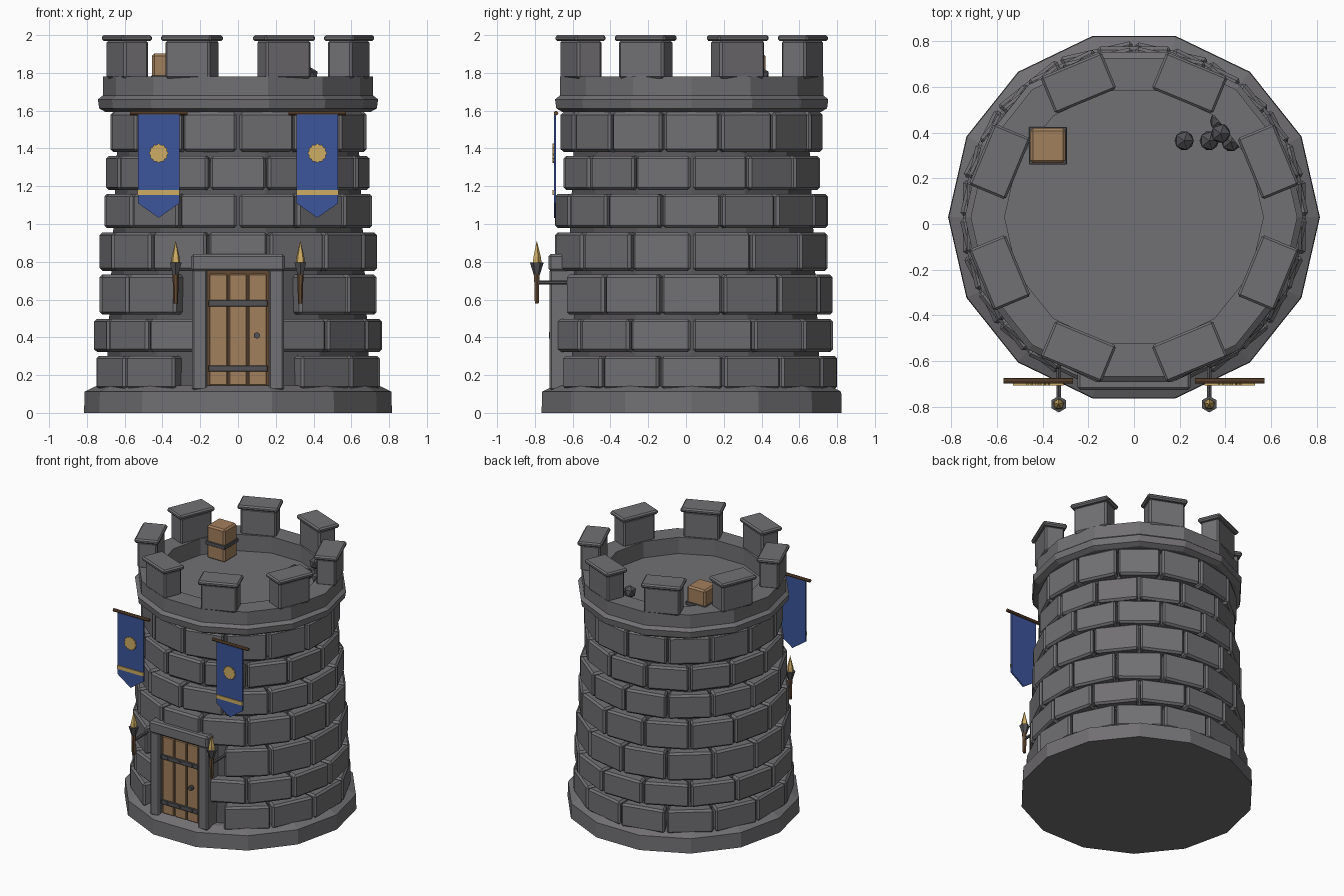
import bpy, bmesh, math, random
from mathutils import Matrix, Vector

if "Cube" in bpy.data.objects:
    bpy.data.objects.remove(bpy.data.objects["Cube"])

random.seed(4)
CY = 0.03          # tower axis in y
N = 14             # sides of the tower
STEP = 2 * math.pi / N


def material(name, rgb):
    m = bpy.data.materials.new(name)
    m.diffuse_color = (*rgb, 1)
    m.use_nodes = True
    m.node_tree.nodes["Principled BSDF"].inputs["Base Color"].default_value = m.diffuse_color
    return m


STONE = material("stone", (0.165, 0.16, 0.17))
MORTAR = material("mortar", (0.10, 0.097, 0.104))
IRON = material("iron", (0.085, 0.085, 0.092))
WOOD = material("wood", (0.36, 0.215, 0.11))
BROWN = material("dark wood", (0.13, 0.07, 0.035))
BLUE = material("blue cloth", (0.045, 0.09, 0.33))
GOLD = material("gold", (0.62, 0.42, 0.13))


def finish(bm, name, mat):
    bmesh.ops.recalc_face_normals(bm, faces=bm.faces)
    me = bpy.data.meshes.new(name)
    bm.to_mesh(me)
    bm.free()
    me.materials.append(mat)
    ob = bpy.data.objects.new(name, me)
    bpy.context.collection.objects.link(ob)
    return ob


def bevel(bm, width):
    if width:
        bmesh.ops.bevel(bm, geom=bm.edges[:], offset=width, segments=1, affect='EDGES')


def box(name, mat, x, y, z, bev=0.0, turn=None):
    """Box from (min, max) ranges."""
    bm = bmesh.new()
    bmesh.ops.create_cube(bm, size=1)
    for v in bm.verts:
        v.co = Vector([(r[0] + r[1]) / 2 + c * (r[1] - r[0]) for c, r in zip(v.co, (x, y, z))])
    bevel(bm, bev)
    if turn:
        bm.transform(turn)
    return finish(bm, name, mat)


def lathe(name, mat, profile, n, centre, phase=0.0):
    """Revolve (radius, z) points; radius 0 makes a pole."""
    bm = bmesh.new()
    rings = []
    for r, z in profile:
        if r == 0:
            rings.append([bm.verts.new((centre[0], centre[1], z))] * n)
        else:
            rings.append([bm.verts.new((centre[0] + r * math.cos(phase + 2 * math.pi * k / n),
                                        centre[1] + r * math.sin(phase + 2 * math.pi * k / n), z))
                          for k in range(n)])
    for a, b in zip(rings, rings[1:]):
        for k in range(n):
            j = (k + 1) % n
            bm.faces.new(list(dict.fromkeys((a[k], a[j], b[j], b[k]))))
    return finish(bm, name, mat)


def cylinder(name, mat, start, end, radius, n=8):
    a, b = Vector(start), Vector(end)
    bm = bmesh.new()
    bmesh.ops.create_cone(bm, cap_ends=True, segments=n, radius1=radius, radius2=radius,
                          depth=(b - a).length)
    q = (b - a).to_track_quat('Z', 'Y').to_matrix().to_4x4()
    bm.transform(Matrix.Translation((a + b) / 2) @ q)
    return finish(bm, name, mat)


def plate(name, mat, points, y, thick):
    """Flat outline in x, z, extruded along y."""
    bm = bmesh.new()
    f = [bm.verts.new((px, y, pz)) for px, pz in points]
    b = [bm.verts.new((px, y + thick, pz)) for px, pz in points]
    bm.faces.new(f)
    bm.faces.new(b)
    for i in range(len(f)):
        j = (i + 1) % len(f)
        bm.faces.new((f[i], f[j], b[j], b[i]))
    return finish(bm, name, mat)


# Base, inner wall and crown
lathe("base", STONE, [(0, 0), (0.815, 0), (0.812, 0.112), (0.745, 0.145), (0, 0.145)], N, (0, CY))
lathe("inner_wall", MORTAR, [(0, 0.12), (0.70, 0.12), (0.63, 1.62), (0, 1.62)], N, (0, CY))
lathe("crown", STONE, [(0, 1.592), (0.70, 1.592), (0.735, 1.612), (0.742, 1.66), (0.716, 1.68),
                       (0.716, 1.78), (0.567, 1.78), (0.567, 1.655), (0, 1.655)], N, (0, CY))

# Brick rows: bottom, top, distance of the outer face
ROWS = [(0.125, 0.302, 0.752), (0.323, 0.497, 0.745), (0.52, 0.732, 0.732), (0.752, 0.955, 0.722),
        (0.978, 1.16, 0.706), (1.18, 1.36, 0.682), (1.382, 1.592, 0.677)]
for i, (z0, z1, face) in enumerate(ROWS):
    row = bmesh.new()
    for k in range(N):
        a = (k + (0.5 if i % 2 == 0 else 0)) * STEP
        off = abs((a + math.pi) % (2 * math.pi) - math.pi)
        if i < 3 and off < 0.3:          # opening for the door
            continue
        out = face + random.uniform(-0.004, 0.004)
        bm = bmesh.new()
        bmesh.ops.create_cube(bm, size=1)
        for v in bm.verts:
            r = out if v.co.y < 0 else out - 0.13
            half = r * math.tan(STEP / 2) - 0.007
            v.co = (math.copysign(half, v.co.x), -r, z0 if v.co.z < 0 else z1)
        bevel(bm, 0.014)
        bm.transform(Matrix.Translation((0, CY, 0)) @ Matrix.Rotation(a, 4, 'Z'))
        tmp = bpy.data.meshes.new("tmp")
        bm.to_mesh(tmp)
        bm.free()
        row.from_mesh(tmp)
        bpy.data.meshes.remove(tmp)
    finish(row, f"brick_row_{i + 1}", STONE)

# Battlements with cap stones
for k in range(8):
    turn = Matrix.Translation((0, CY, 0)) @ Matrix.Rotation((k + 0.5) * math.pi / 4, 4, 'Z')
    box("merlon", STONE, (-0.128, 0.128), (-0.705, -0.565), (1.77, 1.972), 0.012, turn)
    box("merlon_cap", STONE, (-0.145, 0.145), (-0.724, -0.55), (1.968, 2.0), 0.01, turn)

# Door frame
for s in (-1, 1):
    box("door_post", STONE, sorted((s * 0.163, s * 0.243)), (-0.722, -0.58), (0.12, 0.76), 0.01)
box("door_lintel", STONE, (-0.248, 0.248), (-0.728, -0.58), (0.75, 0.84), 0.012)

# Door planks, straps, rivets and knob
box("door_back", BROWN, (-0.165, 0.165), (-0.685, -0.58), (0.13, 0.755))
for x in (-0.104, 0, 0.104):
    box("door_plank", WOOD, (x - 0.048, x + 0.048), (-0.697, -0.66), (0.145, 0.735), 0.005)
for z in (0.235, 0.58):
    box("door_strap", IRON, (-0.157, 0.157), (-0.708, -0.67), (z - 0.017, z + 0.017), 0.003)
    for x in (-0.104, 0, 0.104):
        cylinder("rivet", IRON, (x, -0.70, z), (x, -0.715, z), 0.01, 6)
cylinder("door_knob", IRON, (0.1, -0.69, 0.41), (0.1, -0.725, 0.41), 0.017, 8)

for s in (-1, 1):
    # Torches
    tx, ty = s * 0.33, -0.79
    cylinder("torch_bracket", IRON, (tx, ty, 0.69), (tx, -0.62, 0.69), 0.011, 6)
    lathe("torch_handle", BROWN, [(0, 0.58), (0.012, 0.58), (0.017, 0.745), (0, 0.745)], 6, (tx, ty))
    lathe("torch_cup", IRON, [(0, 0.73), (0.016, 0.73), (0.036, 0.795), (0, 0.80)], 6, (tx, ty),
          math.pi / 6)
    lathe("torch_flame", GOLD, [(0, 0.785), (0.026, 0.785), (0.022, 0.825), (0, 0.912)], 5, (tx, ty),
          math.pi / 2)
    # Banners
    bx = s * 0.42
    cylinder("banner_rod", BROWN, (bx - 0.152, -0.688, 1.587), (bx + 0.152, -0.688, 1.587), 0.012, 8)
    plate("banner", BLUE, [(bx - 0.11, 1.58), (bx + 0.11, 1.58), (bx + 0.11, 1.11),
                           (bx, 1.033), (bx - 0.11, 1.11)], -0.70, 0.012)
    plate("banner_stripe", GOLD, [(bx - 0.111, 1.153), (bx + 0.111, 1.153),
                                  (bx + 0.111, 1.18), (bx - 0.111, 1.18)], -0.707, 0.009)
    sun = []
    for k in range(24):
        r = 0.052 if k % 2 == 0 else 0.045
        sun.append((bx + r * math.sin(k * math.pi / 12), 1.375 + r * math.cos(k * math.pi / 12)))
    plate("banner_emblem", GOLD, sun, -0.708, 0.009)

# Crate with an iron strap on the roof
box("crate", WOOD, (-0.455, -0.3), (0.267, 0.42), (1.65, 1.902), 0.012)
box("crate_strap", IRON, (-0.461, -0.294), (0.261, 0.426), (1.755, 1.785), 0.003)

# Pile of stone shot
for x, y, z in ((0.22, 0.365, 1.698), (0.33, 0.365, 1.698), (0.425, 0.36, 1.698),
                (0.375, 0.45, 1.698), (0.38, 0.397, 1.785)):
    bm = bmesh.new()
    bmesh.ops.create_icosphere(bm, subdivisions=1, radius=0.047,
                               matrix=Matrix.Translation((x, y, z)))
    finish(bm, "stone_shot", IRON)
